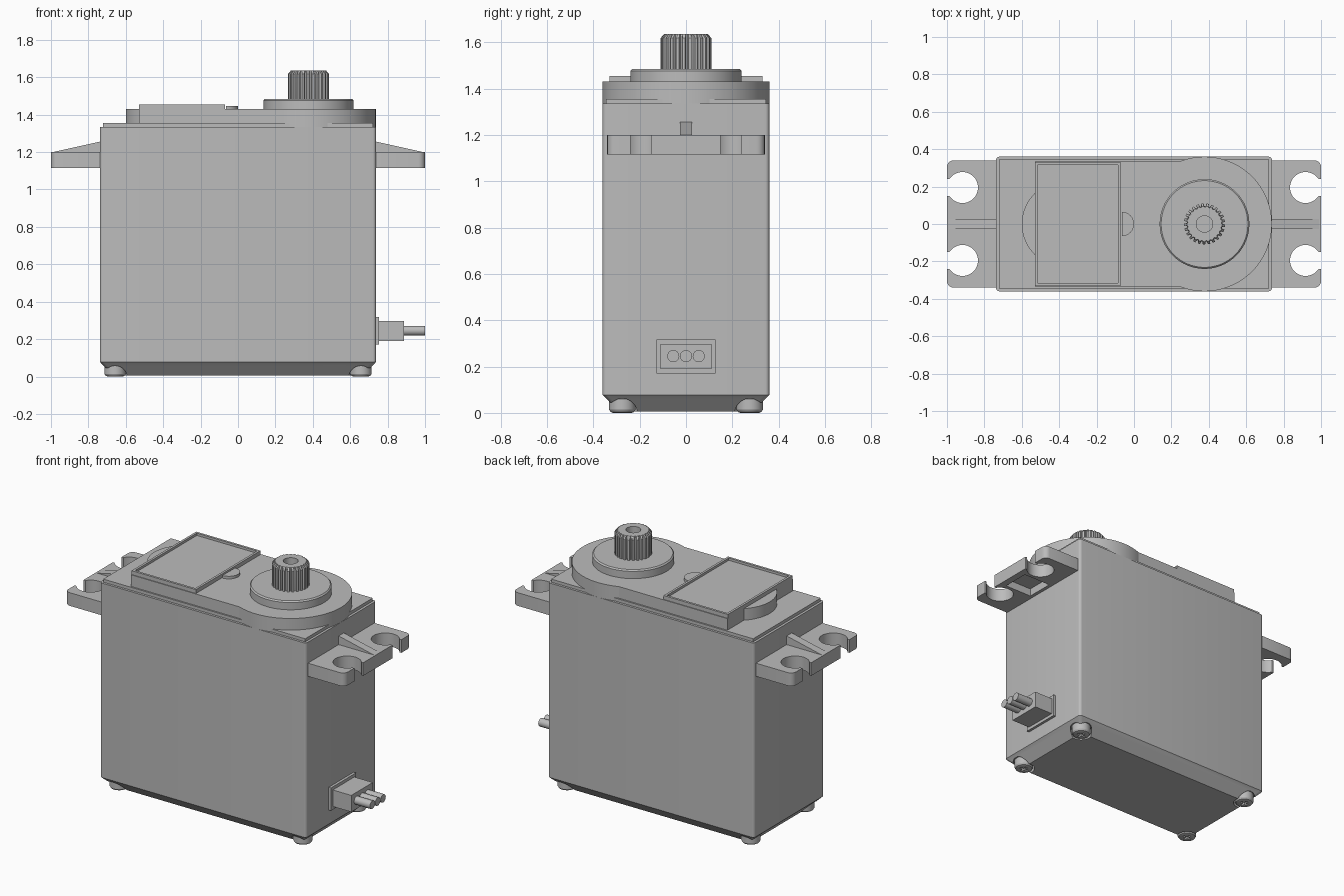
import bpy, bmesh
from math import cos, sin, pi, radians

cube = bpy.data.objects.get("Cube")
if cube:
    bpy.data.objects.remove(cube, do_unlink=True)

grey = bpy.data.materials.new("plain grey")
grey.use_nodes = True
grey.diffuse_color = (0.5, 0.5, 0.5, 1)
grey.node_tree.nodes["Principled BSDF"].inputs["Base Color"].default_value = (0.5, 0.5, 0.5, 1)


def arc(cx, cy, r, a0, a1, n):
    return [(cx + r * cos(radians(a0 + (a1 - a0) * i / n)),
             cy + r * sin(radians(a0 + (a1 - a0) * i / n))) for i in range(n + 1)]


def circle(cx, cy, r, n=64):
    return arc(cx, cy, r, 0, 360, n)[:-1]


def rect(x0, x1, y0, y1, r=0.0):
    if not r:
        return [(x0, y0), (x1, y0), (x1, y1), (x0, y1)]
    return (arc(x0 + r, y0 + r, r, 180, 270, 5) + arc(x1 - r, y0 + r, r, 270, 360, 5)
            + arc(x1 - r, y1 - r, r, 0, 90, 5) + arc(x0 + r, y1 - r, r, 90, 180, 5))


def loft(name, rings, axis="z"):
    """Skin a stack of (outline, level) rings and cap both ends."""
    bm = bmesh.new()
    loops = []
    for outline, h in rings:
        loops.append([bm.verts.new((u, v, h) if axis == "z" else
                                   (h, u, v) if axis == "x" else (u, h, v)) for u, v in outline])
    for a, b in zip(loops, loops[1:]):
        for i in range(len(a)):
            j = (i + 1) % len(a)
            bm.faces.new((a[i], a[j], b[j], b[i]))
    bm.faces.new(loops[0][::-1])
    bm.faces.new(loops[-1])
    bmesh.ops.recalc_face_normals(bm, faces=bm.faces)
    mesh = bpy.data.meshes.new(name)
    bm.to_mesh(mesh)
    bm.free()
    mesh.materials.append(grey)
    ob = bpy.data.objects.new(name, mesh)
    bpy.context.collection.objects.link(ob)
    return ob


def prism(name, outline, h0, h1, axis="z"):
    return loft(name, [(outline, h0), (outline, h1)], axis)


def select_only(ob):
    bpy.ops.object.select_all(action="DESELECT")
    ob.select_set(True)
    bpy.context.view_layer.objects.active = ob


def cut(ob, *cutters):
    for c in cutters:
        c.hide_render = True
        mod = ob.modifiers.new("cut", "BOOLEAN")
        mod.operation, mod.solver, mod.object = "DIFFERENCE", "EXACT", c
        select_only(ob)
        bpy.ops.object.modifier_apply(modifier=mod.name)
        bpy.data.objects.remove(c, do_unlink=True)
    return ob


parts = []
X, Y = 0.738, 0.36
corners = [(sx * 0.657, sy * 0.275) for sx in (-1, 1) for sy in (-1, 1)]

# Case with a sloped foot and screw pockets in its corners
c = 0.07
case = loft("case", [(rect(-X + c, X - c, -Y + c, Y - c, 0.015), 0.005),
                     (rect(-X, X, -Y, Y, 0.018), 0.078),
                     (rect(-X, X, -Y, Y, 0.018), 1.335)])
parts.append(cut(case, *[prism("pocket", circle(x, y, 0.066, 32), -0.1, 0.06) for x, y in corners]))
parts.append(prism("lid_step", rect(-0.722, 0.722, -0.345, 0.345), 1.33, 1.355))

# Screws with rounded heads and cross recesses
for x, y in corners:
    screw = loft("screw", [(circle(x, y, r, 32), z) for r, z in
                           ((0.04, 0.0), (0.051, 0.004), (0.057, 0.014), (0.057, 0.07))])
    a, b = 0.028, 0.007
    parts.append(cut(screw,
                     prism("slot", rect(x - a, x + a, y - b, y + b), -0.05, 0.02),
                     prism("slot", rect(x - b, x + b, y - a, y + a), -0.05, 0.02)))

# Raised gearbox cover
gx = 0.377
parts.append(prism("cover_plate", rect(-0.53, 0.3, -0.335, 0.335), 1.35, 1.43))
parts.append(prism("cover_round_end", circle(-0.37, 0, 0.23), 1.35, 1.43))
parts.append(prism("gear_housing", circle(gx, 0, Y, 96), 1.33, 1.43))
label = prism("label_frame", rect(-0.53, -0.07, -0.33, 0.33), 1.42, 1.455)
parts.append(cut(label, prism("recess", rect(-0.515, -0.085, -0.315, 0.315), 1.44, 1.5)))
parts.append(prism("label_tab", arc(-0.065, 0, 0.065, -90, 90, 24), 1.42, 1.447))

# Output boss and toothed shaft
parts.append(loft("output_boss", [(circle(gx, 0, r), z) for r, z in
                                  ((0.24, 1.42), (0.24, 1.477), (0.232, 1.485))]))
teeth = 25


def spline(tip, root):
    pts = []
    for i in range(teeth):
        for r, f in ((root, 0), (root, 0.3), (tip, 0.42), (tip, 0.88)):
            t = 2 * pi * (i + f) / teeth
            pts.append((gx + r * cos(t), r * sin(t)))
    return pts


shaft = loft("output_shaft", [(spline(0.11, 0.095), 1.47), (spline(0.11, 0.095), 1.618),
                              (spline(0.095, 0.09), 1.635)])
parts.append(cut(shaft, prism("bore", circle(gx, 0, 0.044, 32), 1.54, 1.7)))

# Mounting ears: open screw holes, hollow underside, tapered rib on top
for s, side in ((1, "left"), (-1, "right")):
    def mx(outline):
        return [(s * u, v) for u, v in outline]
    ear = prism(side + "_ear", mx(rect(0.7, 1.0, -0.34, 0.34, 0.035)), 1.115, 1.2)
    cutters = [prism("pocket", mx(rect(0.76, 0.955, -0.09, 0.09)), 1.0, 1.165)]
    for y in (-0.195, 0.195):
        cutters.append(prism("hole", mx(circle(0.917, y, 0.083, 48)), 1.0, 1.3))
        cutters.append(prism("gap", mx(rect(0.93, 1.1, y - 0.045, y + 0.045)), 1.0, 1.3))
    parts.append(cut(ear, *cutters))
    parts.append(prism(side + "_rib", mx([(0.72, 1.19), (0.97, 1.19), (0.99, 1.2), (0.72, 1.26)]),
                       -0.026, 0.026, "y"))

# Cable outlet with three wires
parts.append(prism("cable_flange", rect(-0.128, 0.128, 0.17, 0.317), 0.72, 0.755, "x"))
parts.append(prism("cable_block", rect(-0.11, 0.11, 0.19, 0.297), 0.74, 0.887, "x"))
for y in (-0.055, 0, 0.055):
    parts.append(prism("wire", circle(y, 0.245, 0.026, 24), 0.87, 1.0, "x"))

for ob in parts:
    select_only(ob)
    bpy.ops.object.shade_smooth_by_angle(angle=radians(30))
